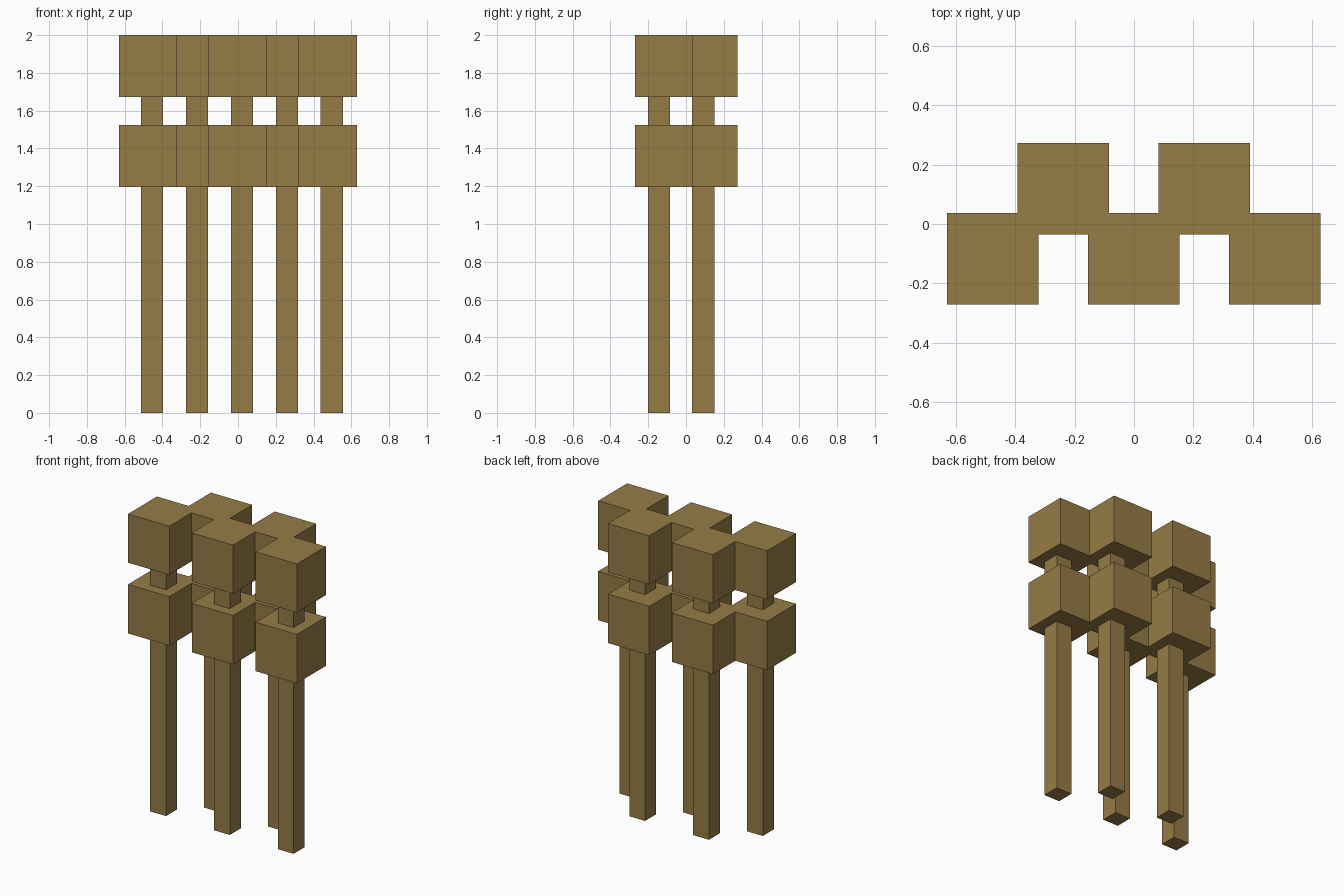
import bpy

if "Cube" in bpy.data.objects:
    bpy.data.objects.remove(bpy.data.objects["Cube"])

wood = bpy.data.materials.new("brown_wood")
wood.diffuse_color = (0.305, 0.202, 0.061, 1)
wood.use_nodes = True
wood.node_tree.nodes["Principled BSDF"].inputs["Base Color"].default_value = wood.diffuse_color


def box(name, x, y, width, z0, z1):
    """Square upright box centred on x, y and spanning z0 to z1."""
    bpy.ops.mesh.primitive_cube_add(size=1, location=(x, y, (z0 + z1) / 2))
    ob = bpy.context.object
    ob.name = name
    ob.scale = (width, width, z1 - z0)
    bpy.ops.object.transform_apply(location=False, rotation=False, scale=True)
    ob.data.materials.append(wood)


# Five posts in a zigzag row, each carrying two blocks slightly off centre
for i in range(5):
    x = -0.477 + 0.238 * i
    back = i % 2 == 1
    block_y = 0.119 if back else -0.117
    post_y = 0.091 if back else -0.143
    box(f"post_{i + 1}", x + 0.022, post_y, 0.118, 0, 1.8)
    box(f"lower_block_{i + 1}", x, block_y, 0.308, 1.195, 1.525)
    box(f"upper_block_{i + 1}", x, block_y, 0.308, 1.672, 2.0)
